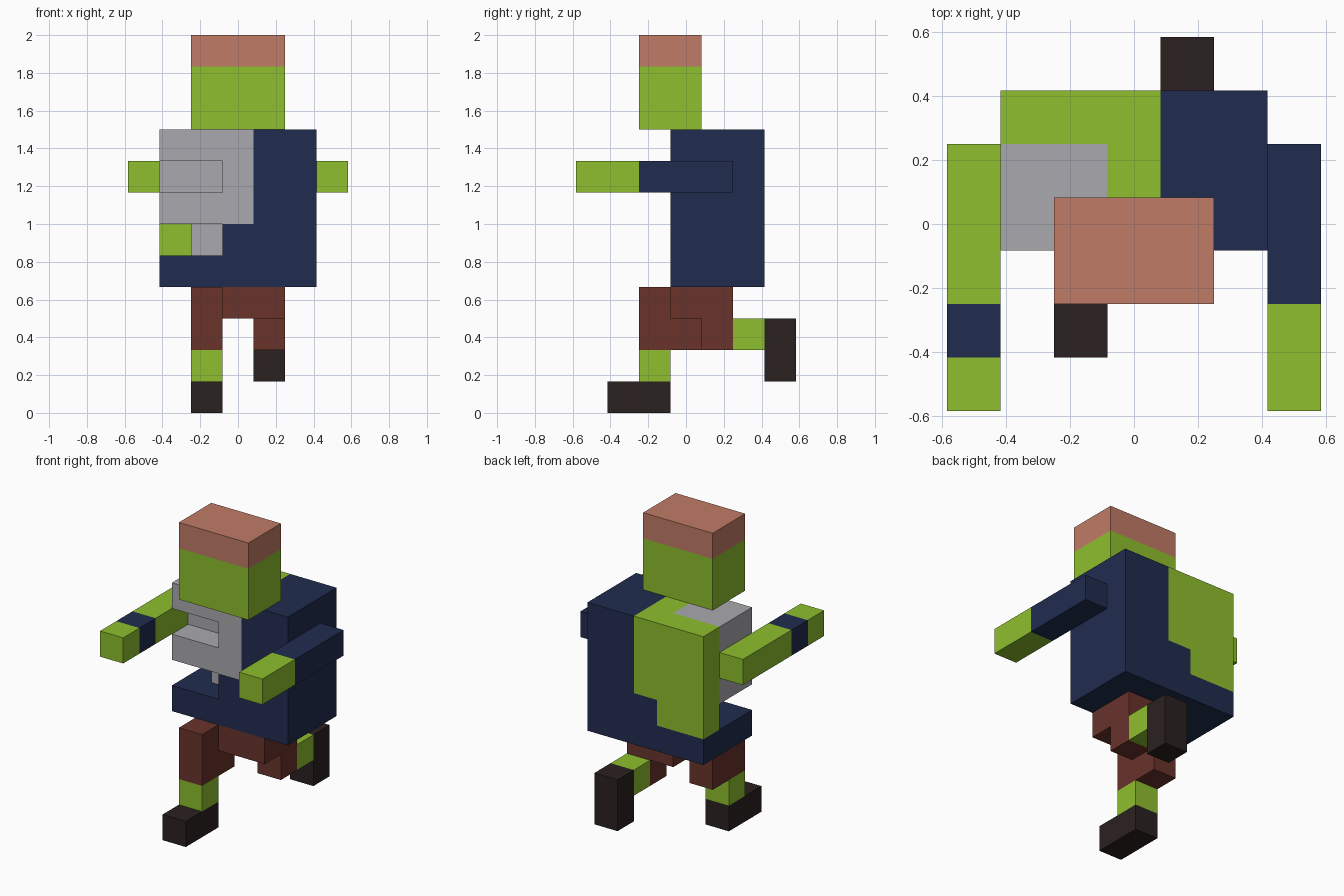
import bpy, bmesh
from mathutils import Vector

cube = bpy.data.objects.get("Cube")
if cube:
    bpy.data.objects.remove(cube, do_unlink=True)

U = 1 / 6  # edge of one block


def linear(c):
    c /= 255
    return c / 12.92 if c <= 0.04045 else ((c + 0.055) / 1.055) ** 2.4


def material(name, rgb):
    col = (*[linear(c) for c in rgb], 1)
    m = bpy.data.materials.new(name)
    m.use_nodes = True
    m.diffuse_color = col
    bsdf = m.node_tree.nodes["Principled BSDF"]
    bsdf.inputs["Base Color"].default_value = col
    bsdf.inputs["Roughness"].default_value = 0.9
    return m


MATS = {
    "green": material("green skin", (142, 191, 45)),
    "pink": material("pink scalp", (192, 123, 102)),
    "navy": material("navy cloth", (32, 44, 80)),
    "grey": material("grey shirt", (170, 169, 174)),
    "brown": material("brown trousers", (106, 51, 43)),
    "black": material("dark boots", (43, 33, 32)),
}

# Each part is a list of (colour, x range, y range, z range) in whole blocks,
# ends included. Later boxes replace earlier ones; None carves blocks away.
PARTS = {
    "head": [("green", (-1, 1), (-1, 0), (9, 10)),
             ("pink", (-1, 1), (-1, 0), (11, 11))],
    "torso": [("navy", (-2, 2), (0, 2), (4, 8)),
              # torn shirt front and bare back
              ("grey", (-2, 0), (0, 1), (6, 8)),
              ("green", (0, 0), (1, 1), (6, 8)),
              ("green", (-2, 0), (2, 2), (6, 8)),
              ("green", (-2, -1), (2, 2), (5, 5)),
              ("grey", (-1, -1), (1, 1), (5, 5)),
              # openings in the front
              (None, (-2, -1), (0, 0), (7, 7)),
              (None, (-2, -1), (0, 0), (5, 5)),
              (None, (-2, -2), (1, 1), (5, 5))],
    "right_arm": [("green", (-3, -3), (-3, 1), (7, 7)),
                  ("navy", (-3, -3), (-2, -2), (7, 7))],
    "left_arm": [("navy", (3, 3), (-1, 1), (7, 7)),
                 ("green", (3, 3), (-3, -2), (7, 7))],
    "pelvis": [("brown", (0, 1), (0, 1), (3, 3))],
    "right_leg": [("brown", (-1, -1), (-1, 0), (2, 3)),
                  ("green", (-1, -1), (-1, -1), (1, 1)),
                  ("black", (-1, -1), (-2, -1), (0, 0))],
    "left_leg": [("brown", (1, 1), (1, 1), (2, 2)),
                 ("green", (1, 1), (2, 2), (2, 2)),
                 ("black", (1, 1), (3, 3), (1, 2))],
}


def fill(boxes):
    cells = {}
    for colour, xr, yr, zr in boxes:
        for x in range(xr[0], xr[1] + 1):
            for y in range(yr[0], yr[1] + 1):
                for z in range(zr[0], zr[1] + 1):
                    if colour:
                        cells[x, y, z] = colour
                    else:
                        cells.pop((x, y, z), None)
    return cells


def build(name, cells, occupied):
    """Skin the blocks with their exposed faces, merged into flat panels."""
    bm = bmesh.new()
    colours = sorted(set(cells.values()))
    for cell, colour in cells.items():
        centre = Vector(cell) + Vector((0, 0, 0.5))
        for axis in range(3):
            for sign in (-1, 1):
                n = Vector((0, 0, 0))
                n[axis] = sign
                if tuple(int(a + b) for a, b in zip(cell, n)) in occupied:
                    continue
                a = Vector((0, 0, 0))
                a[(axis + 1) % 3] = 0.5
                b = n.cross(a)
                mid = centre + n * 0.5
                corners = [mid + a + b, mid - a + b, mid - a - b, mid + a - b]
                face = bm.faces.new([bm.verts.new(p * U) for p in corners])
                face.material_index = colours.index(colour)
    bmesh.ops.remove_doubles(bm, verts=bm.verts[:], dist=0.001)
    bmesh.ops.dissolve_limit(bm, angle_limit=0.02, verts=bm.verts[:],
                             edges=bm.edges[:], delimit={"MATERIAL"})
    mesh = bpy.data.meshes.new(name)
    for c in colours:
        mesh.materials.append(MATS[c])
    bm.to_mesh(mesh)
    bm.free()
    bpy.context.collection.objects.link(bpy.data.objects.new(name, mesh))


filled = {name: fill(boxes) for name, boxes in PARTS.items()}
occupied = {cell for cells in filled.values() for cell in cells}
for name, cells in filled.items():
    build(name, cells, occupied)
